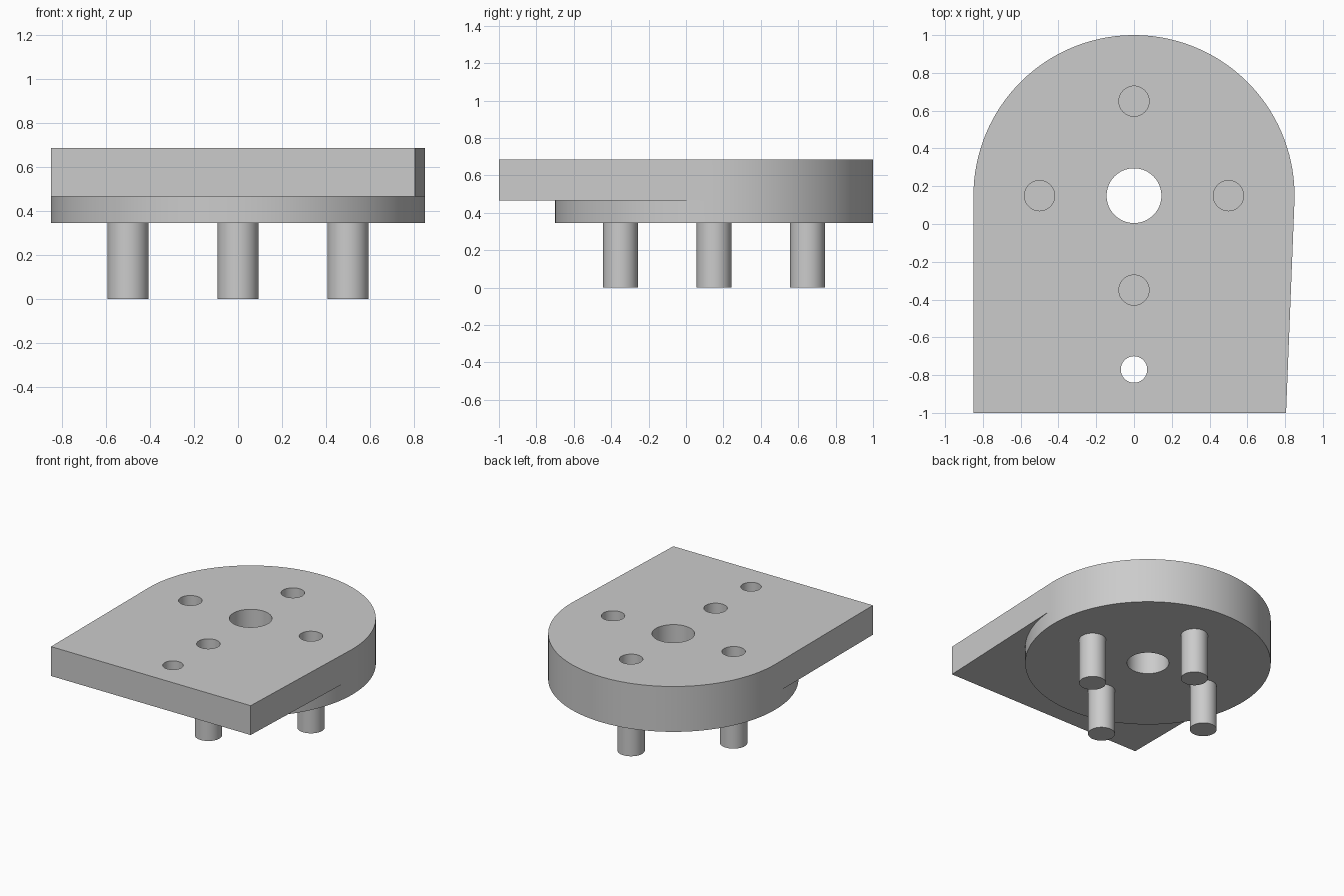
import bpy, bmesh
from math import sin, cos, pi, acos, atan2, hypot, radians

cube = bpy.data.objects.get("Cube")
if cube:
    bpy.data.objects.remove(cube, do_unlink=True)

CY, R = 0.15, 0.85                    # disc centre and radius
Z_LOW, Z_STEP, Z_TOP = 0.345, 0.465, 0.685
X_LEFT, X_RIGHT, Y_FRONT = -0.85, 0.805, -1.0
PIN_SPOTS = [(0.5, CY), (-0.5, CY), (0, CY + 0.5), (0, CY - 0.5)]

grey = bpy.data.materials.new("light_grey")
grey.use_nodes = True
colour = (0.6, 0.6, 0.6, 1)
grey.diffuse_color = colour
grey.node_tree.nodes["Principled BSDF"].inputs["Base Color"].default_value = colour


def finish(bm, name):
    bmesh.ops.recalc_face_normals(bm, faces=bm.faces)
    mesh = bpy.data.meshes.new(name)
    bm.to_mesh(mesh)
    bm.free()
    mesh.materials.append(grey)
    obj = bpy.data.objects.new(name, mesh)
    bpy.context.collection.objects.link(obj)
    return obj


def add_cylinder(bm, x, y, radius, z0, z1, sides=48):
    ring = [bm.verts.new((x + radius * cos(2 * pi * i / sides),
                          y + radius * sin(2 * pi * i / sides), z0)) for i in range(sides)]
    base = bm.faces.new(ring)
    top = bmesh.ops.extrude_face_region(bm, geom=[base])["geom"]
    bmesh.ops.translate(bm, vec=(0, 0, z1 - z0),
                        verts=[g for g in top if isinstance(g, bmesh.types.BMVert)])


def shade(obj):
    bpy.ops.object.select_all(action="DESELECT")
    obj.select_set(True)
    bpy.context.view_layer.objects.active = obj
    bpy.ops.object.shade_smooth_by_angle(angle=radians(30))


# Body: round base flowing into a slab whose right side is tangent to the disc
dx, dy = X_RIGHT, Y_FRONT - CY
start = atan2(dy, dx) + acos(R / hypot(dx, dy))
N = 64
angles = [start + (pi - start) * i / N for i in range(N)]
angles += [pi + (pi + start) * i / N for i in range(N)]

bm = bmesh.new()


def ring(z, some):
    return [bm.verts.new((R * cos(a), CY + R * sin(a), z)) for a in some]


def wall(lower, upper):
    for i in range(len(lower) - 1):
        bm.faces.new((lower[i], lower[i + 1], upper[i + 1], upper[i]))


def corners(z):
    return [bm.verts.new((x, Y_FRONT, z)) for x in (X_LEFT, X_RIGHT)]


low, mid = ring(Z_LOW, angles), ring(Z_STEP, angles)
top = ring(Z_TOP, angles[:N + 1])
under_c, top_c = corners(Z_STEP), corners(Z_TOP)
bm.faces.new(low)
wall(low + low[:1], mid + mid[:1])
wall(mid[:N + 1], top)
wall([mid[N]] + under_c + [mid[0]], [top[N]] + top_c + [top[0]])
bm.faces.new(top + top_c)
bm.faces.new(mid[N:] + [mid[0]] + under_c[::-1])
body = finish(bm, "base_plate")

# Holes: centre bore, small front hole, four blind sockets
bm = bmesh.new()
add_cylinder(bm, 0, CY, 0.145, 0.2, 0.9, 64)
add_cylinder(bm, 0, -0.77, 0.07, 0.2, 0.9)
for x, y in PIN_SPOTS:
    add_cylinder(bm, x, y, 0.08, 0.42, 0.9)
cutter = finish(bm, "hole_cutter")
cutter.hide_render = True

cut = body.modifiers.new("holes", "BOOLEAN")
cut.operation = "DIFFERENCE"
cut.solver = "EXACT"
cut.object = cutter
bpy.context.view_layer.objects.active = body
bpy.ops.object.modifier_apply(modifier=cut.name)
bpy.data.objects.remove(cutter, do_unlink=True)
shade(body)

# Pins under the base
for name, (x, y) in zip(("left", "right", "back", "front"), PIN_SPOTS):
    bm = bmesh.new()
    add_cylinder(bm, x, y, 0.093, 0, Z_LOW + 0.015)
    shade(finish(bm, name + "_pin"))
